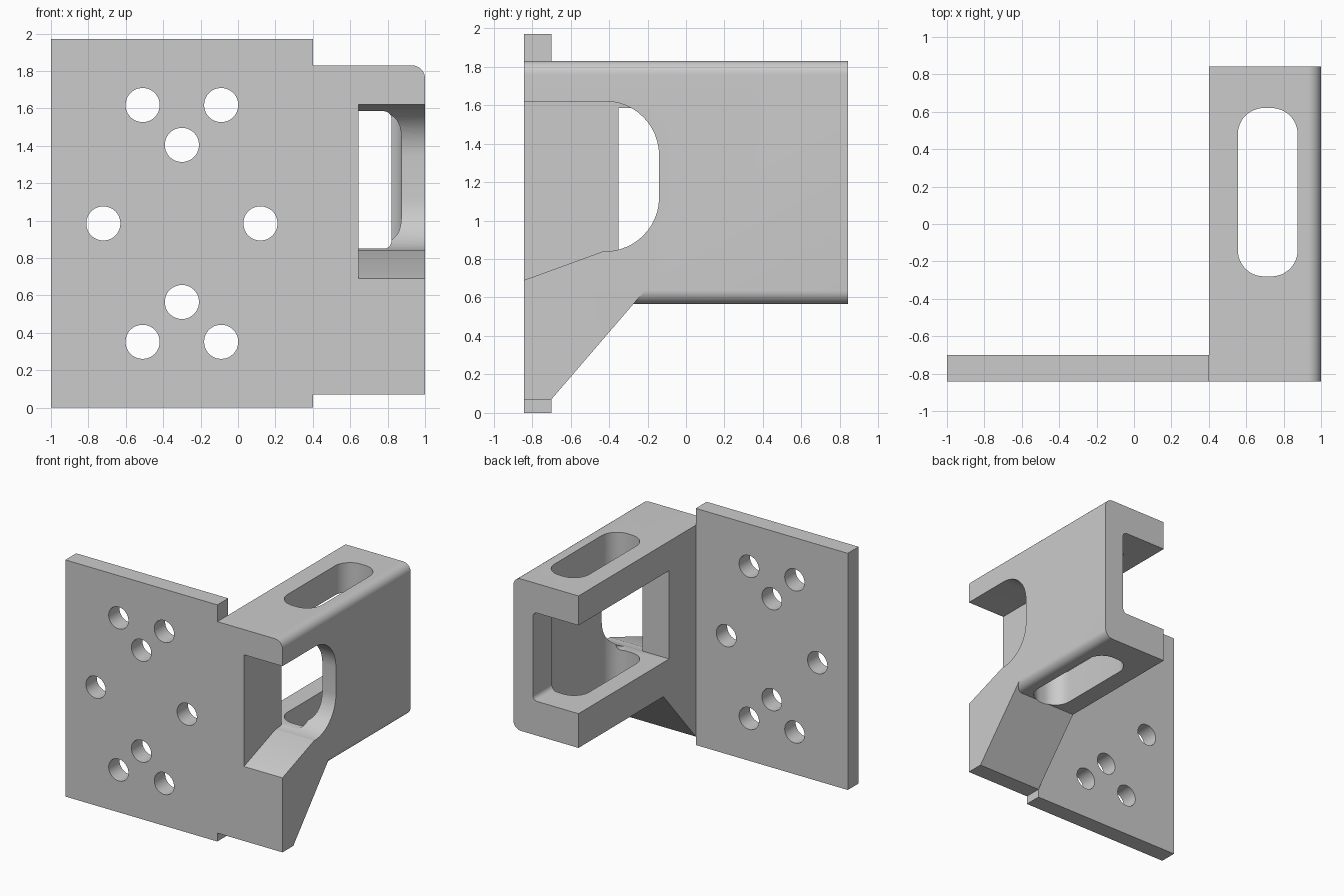
import bpy, bmesh, math
from mathutils import Vector

if "Cube" in bpy.data.objects:
    bpy.data.objects.remove(bpy.data.objects["Cube"], do_unlink=True)

GREY = (0.6, 0.6, 0.6, 1)
steel = bpy.data.materials.new("plain grey")
steel.use_nodes = True
steel.diffuse_color = GREY
steel.node_tree.nodes["Principled BSDF"].inputs["Base Color"].default_value = GREY


def outline(corners, steps=12):
    """Turn (u, v, radius) corners into a filleted outline."""
    pts = []
    for i, (u, v, r) in enumerate(corners):
        p = Vector((u, v))
        if r == 0:
            pts.append(p)
            continue
        d1 = (Vector(corners[i - 1][:2]) - p).normalized()
        d2 = (Vector(corners[(i + 1) % len(corners)][:2]) - p).normalized()
        half = d1.angle(d2) / 2
        centre = p + (d1 + d2).normalized() * r / math.sin(half)
        t = r / math.tan(half)
        start = (p + d1 * t - centre).normalized()
        end = (p + d2 * t - centre).normalized()
        pts += [centre + start.slerp(end, k / steps) * r for k in range(steps + 1)]
    return pts


def box(u0, u1, v0, v1, left=0, right=0):
    """Rectangle corners with a fillet radius for each side."""
    return [(u0, v0, left), (u1, v0, right), (u1, v1, right), (u0, v1, left)]


def prism(name, corners, axis, lo, hi):
    """Extrude an outline along the x, y or z axis."""
    place = {"x": lambda p, w: (w, p.x, p.y),
             "y": lambda p, w: (p.x, w, p.y),
             "z": lambda p, w: (p.x, p.y, w)}[axis]
    bm = bmesh.new()
    pts = outline(corners)
    a = [bm.verts.new(place(p, lo)) for p in pts]
    b = [bm.verts.new(place(p, hi)) for p in pts]
    bm.faces.new(a)
    bm.faces.new(b)
    for i in range(len(pts)):
        j = (i + 1) % len(pts)
        bm.faces.new((a[i], a[j], b[j], b[i]))
    bmesh.ops.recalc_face_normals(bm, faces=bm.faces)
    mesh = bpy.data.meshes.new(name)
    bm.to_mesh(mesh)
    bm.free()
    obj = bpy.data.objects.new(name, mesh)
    obj.data.materials.append(steel)
    bpy.context.collection.objects.link(obj)
    return obj


def activate(obj):
    bpy.ops.object.select_all(action="DESELECT")
    obj.select_set(True)
    bpy.context.view_layer.objects.active = obj


def combine(target, tool, operation="DIFFERENCE"):
    """Apply a boolean and remove the tool object."""
    activate(target)
    mod = target.modifiers.new("shape", "BOOLEAN")
    mod.operation, mod.solver, mod.object = operation, "EXACT", tool
    bpy.ops.object.modifier_apply(modifier=mod.name)
    bpy.data.objects.remove(tool, do_unlink=True)


FRONT, BACK, JOIN = -0.843, 0.843, 0.4

# Mounting plate with its pattern of eight holes
plate = prism("mounting_plate", box(-1, JOIN, 0, 1.97), "y", FRONT, -0.7)
holes = [(s * 0.42, 0) for s in (-1, 1)] + [(0, s * 0.42) for s in (-1, 1)]
holes += [(s * 0.21, t * 0.633) for s in (-1, 1) for t in (-1, 1)]
R = 0.091
for dx, dz in holes:
    x, z = dx - 0.3, dz + 0.985
    combine(plate, prism("hole", box(x - R, x + R, z - R, z + R, R * 0.99, R * 0.99),
                         "y", -1, -0.5))

# Arm with rounded outer edges, and the sloped gusset under it
arm = prism("channel_arm", box(JOIN, 1, 0.565, 1.83, right=0.07), "y", FRONT, BACK)
gusset = prism("gusset", [(FRONT, 0.07, 0), (-0.7, 0.07, 0), (-0.21, 0.64, 0),
                          (FRONT, 0.64, 0)], "x", JOIN, 1)
combine(arm, gusset, "UNION")

# Channel open to the inner side and the back
combine(arm, prism("channel", box(0.2, 0.82, 0.85, 1.585, right=0.04), "y", -0.35, 1))

# Vertical slot through both flanges, grooving the side wall
combine(arm, prism("slot", box(0.555, 0.875, -0.28, 0.62, 0.14, 0.14), "z", 0.3, 2))

# Side notch with a sloped floor and a rounded end
notch = [(-0.95, 1.62, 0), (-0.14, 1.62, 0.28), (-0.14, 0.84, 0.28),
         (-0.43, 0.84, 0), (FRONT, 0.69, 0), (-0.95, 0.65, 0)]
combine(arm, prism("notch", notch, "x", 0.645, 1.2))

for obj in (plate, arm):
    activate(obj)
    bpy.ops.object.shade_smooth_by_angle(angle=math.radians(25))
